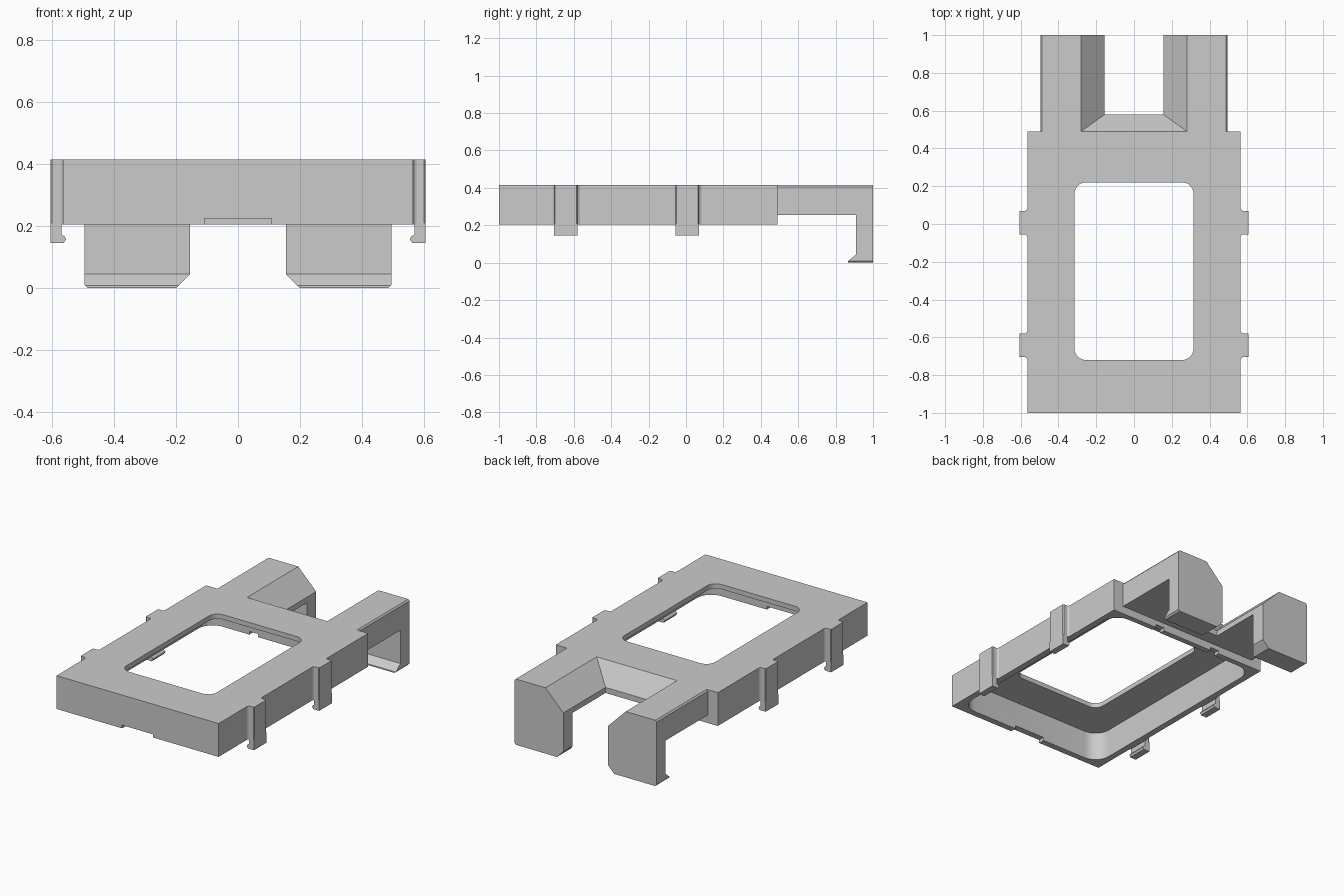
import bpy, bmesh, math

if "Cube" in bpy.data.objects:
    bpy.data.objects.remove(bpy.data.objects["Cube"])

grey = bpy.data.materials.new("plain_grey")
grey.diffuse_color = (0.6, 0.6, 0.6, 1)
grey.use_nodes = True
grey.node_tree.nodes["Principled BSDF"].inputs["Base Color"].default_value = grey.diffuse_color


def prism(name, pts, axis, a, b):
    """Extrude a 2D outline along an axis: 'z' (x,y), 'y' (x,z) or 'x' (y,z)."""
    place = {'z': lambda p, t: (p[0], p[1], t),
             'y': lambda p, t: (p[0], t, p[1]),
             'x': lambda p, t: (t, p[0], p[1])}[axis]
    bm = bmesh.new()
    lo = [bm.verts.new(place(p, a)) for p in pts]
    hi = [bm.verts.new(place(p, b)) for p in pts]
    n = len(pts)
    bm.faces.new(lo)
    bm.faces.new(hi[::-1])
    for i in range(n):
        j = (i + 1) % n
        bm.faces.new((lo[j], lo[i], hi[i], hi[j]))
    bmesh.ops.recalc_face_normals(bm, faces=bm.faces)
    me = bpy.data.meshes.new(name)
    bm.to_mesh(me)
    bm.free()
    me.materials.append(grey)
    ob = bpy.data.objects.new(name, me)
    bpy.context.collection.objects.link(ob)
    return ob


def rect(x0, x1, y0, y1, r=0, seg=8):
    if not r:
        return [(x0, y0), (x1, y0), (x1, y1), (x0, y1)]
    pts = []
    for k, (cx, cy) in enumerate([(x1 - r, y1 - r), (x0 + r, y1 - r),
                                  (x0 + r, y0 + r), (x1 - r, y0 + r)]):
        for i in range(seg + 1):
            t = math.pi / 2 * (k + i / seg)
            pts.append((cx + r * math.cos(t), cy + r * math.sin(t)))
    return pts


def apply(ob, mod):
    bpy.context.view_layer.objects.active = ob
    bpy.ops.object.modifier_apply(modifier=mod.name)


def cut(ob, cutter):
    m = ob.modifiers.new("cut", 'BOOLEAN')
    m.operation, m.solver, m.object = 'DIFFERENCE', 'EXACT', cutter
    apply(ob, m)
    bpy.data.objects.remove(cutter)


def mirror(ob):
    apply(ob, ob.modifiers.new("mirror", 'MIRROR'))


# Open-bottomed frame with a window in its top plate
body = prism("frame_body", rect(-.565, .565, -1, .49), 'z', .205, .415)
cut(body, prism("cavity", rect(-.525, .525, -.96, .455, .1), 'z', .1, .385))
cut(body, prism("window", rect(-.315, .315, -.72, .22, .06), 'z', .3, .5))
# Shallow notches in the lower rims
cut(body, prism("front_notch", rect(-.108, .108, .1, .225), 'y', -1.1, -.9))
for s in (-1, 1):
    cut(body, prism("back_notch", rect(s * .21 - .03, s * .21 + .03, .1, .225), 'y', .4, .6))
bpy.ops.object.select_all(action='DESELECT')
body.select_set(True)
bpy.context.view_layer.objects.active = body
bpy.ops.object.shade_smooth_by_angle(angle=math.radians(30))

# Back arms with down-turned hooked legs
arm = prism("back_arms", [(.28, .415), (.155, .29), (.155, .045), (.2, 0), (.485, 0),
                          (.495, .01), (.495, .405), (.487, .415)], 'y', .49, 1)
cut(arm, prism("arm_gap", [(.3, -.1), (.3, .255), (.91, .255), (.91, .045),
                           (.866, .008), (.866, -.1)], 'x', 0, 1))
mirror(arm)

# Sloped bridge between the arms
prism("sloped_bridge", [(.49, .255), (.58, .255), (.58, .29), (.49, .415)], 'x', -.28, .28)

# Side clips: raised rib on the wall, with a small hook below
for name, y in (("front_clip", -.6425), ("rear_clip", .0075)):
    h = .0625
    rib = prism(name + "_ribs", [(.56, y - h - .012), (.565, y - h - .012), (.57, y - h - .003),
                                 (.576, y - h), (.6, y - h), (.605, y - h + .005),
                                 (.605, y + h - .005), (.6, y + h), (.576, y + h),
                                 (.57, y + h + .003), (.565, y + h + .012), (.56, y + h + .012)],
                'z', .205, .415)
    hook = prism(name + "_hooks", [(.57, .21), (.57, .173), (.56, .167), (.555, .158),
                                   (.563, .145), (.605, .145), (.605, .21)], 'y', y - h, y + h)
    mirror(rib)
    mirror(hook)
